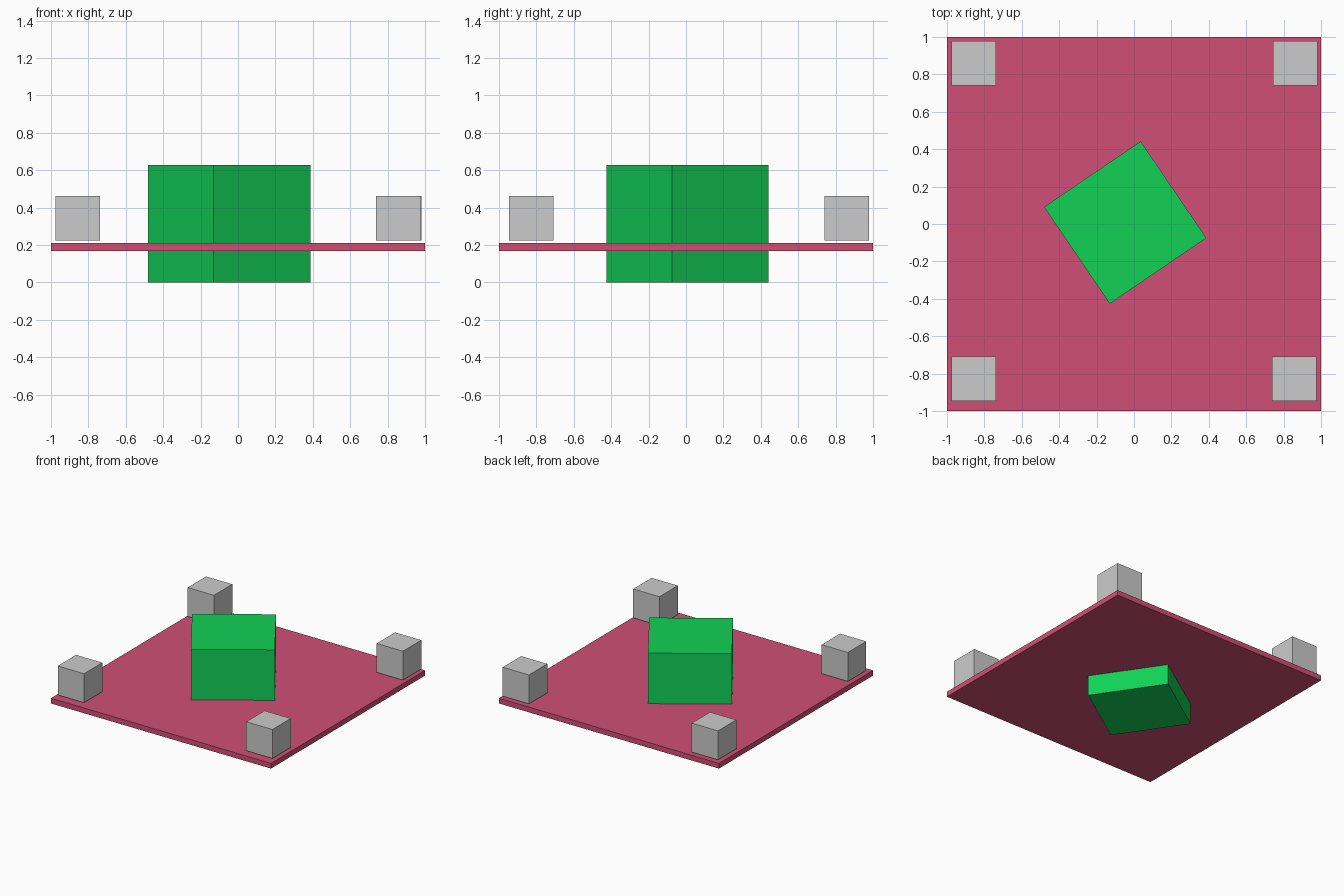
import bpy
from math import radians

if "Cube" in bpy.data.objects:
    bpy.data.objects.remove(bpy.data.objects["Cube"])


def box(name, center, size, angle=0, color=None):
    bpy.ops.mesh.primitive_cube_add(size=1, location=center, rotation=(0, 0, radians(angle)))
    obj = bpy.context.object
    obj.name = name
    obj.scale = size
    bpy.ops.object.transform_apply(location=False, rotation=False, scale=True)
    if color:
        mat = bpy.data.materials.new(name + "_color")
        mat.diffuse_color = (*color, 1)
        mat.use_nodes = True
        mat.node_tree.nodes["Principled BSDF"].inputs["Base Color"].default_value = mat.diffuse_color
        obj.data.materials.append(mat)
    return obj


# Thin square plate
box("base_plate", (0, 0, 0.19), (2, 2, 0.043), color=(0.64, 0.078, 0.185))

# Turned cube passing through the plate
box("center_cube", (-0.047, 0.008, 0.3135), (0.625, 0.625, 0.627), 34.2, (0.006, 0.64, 0.094))

# Small cubes hovering just above the corners
corners = {
    "front_left": (-0.856, -0.828),
    "front_right": (0.857, -0.828),
    "back_left": (-0.856, 0.859),
    "back_right": (0.862, 0.859),
}
for place, (x, y) in corners.items():
    box("corner_cube_" + place, (x, y, 0.344), (0.238, 0.238, 0.238))
